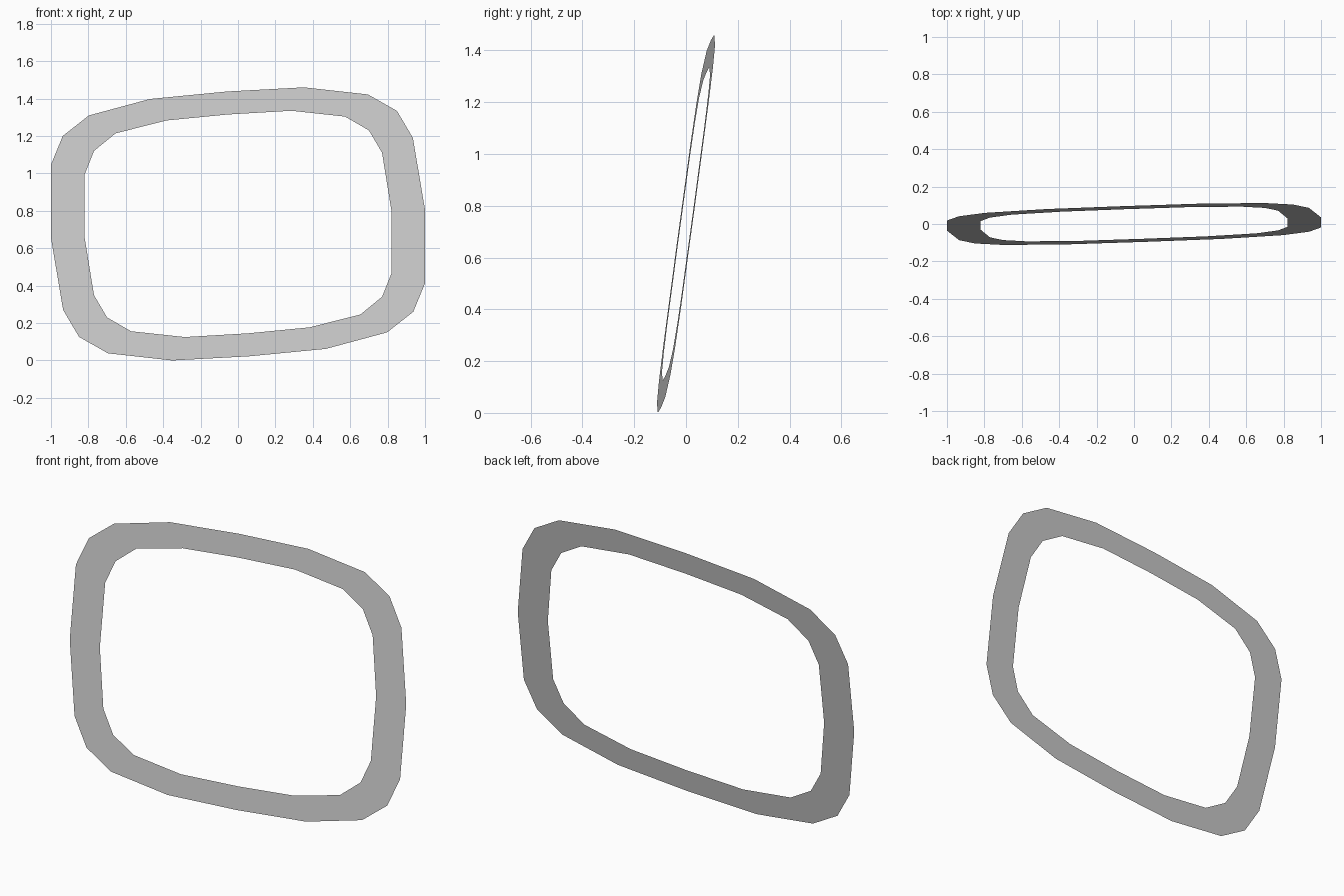
import bpy, bmesh

if "Cube" in bpy.data.objects:
    bpy.data.objects.remove(bpy.data.objects["Cube"])

MID_Z = 0.73                      # height of the ring centre
TILT_X, TILT_Z = 0.025, 0.137     # slope of the flat ring's plane

# Half outlines (x, z); the other half is the same turned by 180 degrees
outer = [(-1.0, 1.047), (-0.937, 1.2), (-0.797, 1.31), (-0.47, 1.398), (-0.058, 1.438),
         (0.352, 1.46), (0.695, 1.422), (0.85, 1.334), (0.935, 1.19), (1.0, 0.805)]
inner = [(-0.82, 0.995), (-0.77, 1.12), (-0.655, 1.214), (-0.383, 1.283), (-0.055, 1.315),
         (0.285, 1.335), (0.572, 1.304), (0.7, 1.23), (0.77, 1.111), (0.82, 0.803)]


def full_loop(half):
    return half + [(-x, 2 * MID_Z - z) for x, z in half]


def add_loop(bm, half):
    return [bm.verts.new((x, TILT_X * x + TILT_Z * (z - MID_Z), z))
            for x, z in full_loop(half)]


# Flat tilted rim: quads bridging the two outlines, facing the front
bm = bmesh.new()
a, b = add_loop(bm, outer), add_loop(bm, inner)
n = len(a)
for i in range(n):
    j = (i + 1) % n
    bm.faces.new((a[i], b[i], b[j], a[j]))
bm.normal_update()
if bm.faces[:][0].normal.y > 0:
    bmesh.ops.reverse_faces(bm, faces=bm.faces[:])
mesh = bpy.data.meshes.new("rounded_frame")
bm.to_mesh(mesh)
bm.free()
bpy.context.collection.objects.link(bpy.data.objects.new("rounded_frame", mesh))
